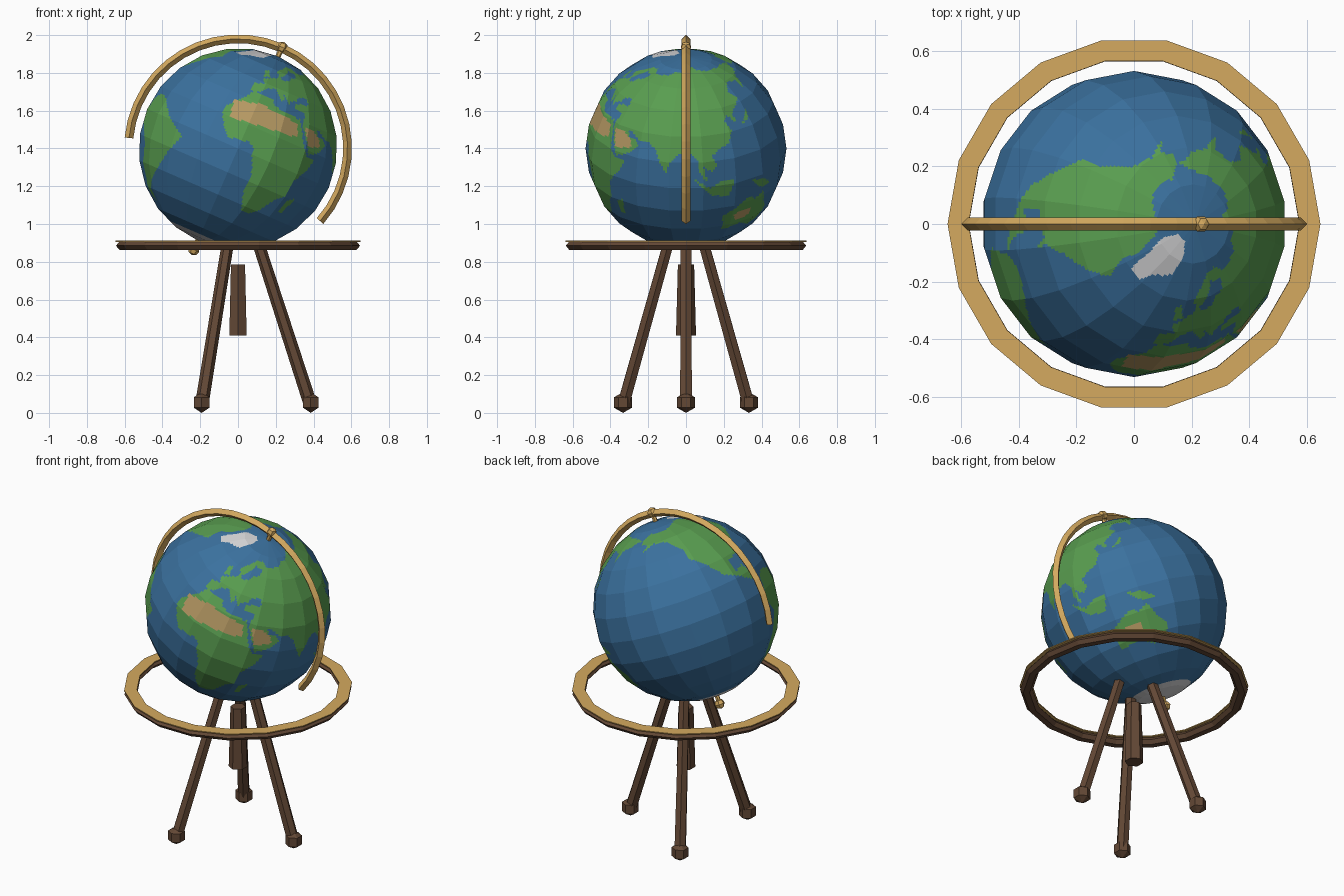
import bpy, bmesh, math
from mathutils import Vector, Matrix

if "Cube" in bpy.data.objects:
    bpy.data.objects.remove(bpy.data.objects["Cube"])

TILT = math.radians(23.5)
CENTRE = Vector((0, 0, 1.4))
NORTH = Vector((math.sin(TILT), 0, math.cos(TILT)))
EAST = Vector((math.cos(TILT), 0, -math.sin(TILT)))
R = 0.532


def material(name, rgb):
    m = bpy.data.materials.new(name)
    m.diffuse_color = (*rgb, 1)
    m.use_nodes = True
    m.node_tree.nodes["Principled BSDF"].inputs["Base Color"].default_value = m.diffuse_color
    return m


ocean = material("ocean_blue", (0.043, 0.165, 0.345))
green = material("land_green", (0.10, 0.34, 0.08))
sand = material("desert_sand", (0.47, 0.32, 0.125))
ice = material("ice_white", (0.66, 0.66, 0.67))
brass = material("brass", (0.66, 0.40, 0.115))
wood = material("dark_wood", (0.125, 0.065, 0.036))


def finish(name, bm, mats):
    bmesh.ops.recalc_face_normals(bm, faces=bm.faces)
    me = bpy.data.meshes.new(name)
    bm.to_mesh(me)
    bm.free()
    for m in mats:
        me.materials.append(m)
    ob = bpy.data.objects.new(name, me)
    bpy.context.collection.objects.link(ob)
    return ob


def rod(name, a, b, ra, rb, sides, mat):
    """Tapered prism from a to b."""
    a, b = Vector(a), Vector(b)
    bm = bmesh.new()
    rot = (b - a).to_track_quat('Z', 'Y').to_matrix().to_4x4()
    bmesh.ops.create_cone(bm, cap_ends=True, segments=sides, radius1=ra, radius2=rb,
                          depth=(b - a).length,
                          matrix=Matrix.Translation((a + b) / 2) @ rot)
    return finish(name, bm, [mat])


def knob(name, pos, radius, segs, rings, mat, axis=Vector((0, 0, 1))):
    bm = bmesh.new()
    rot = axis.to_track_quat('Z', 'Y').to_matrix().to_4x4()
    bmesh.ops.create_uvsphere(bm, u_segments=segs, v_segments=rings, radius=radius,
                              matrix=Matrix.Translation(pos) @ rot)
    return finish(name, bm, [mat])


def sweep(name, profile, angles, place, closed, mat):
    """Turn a closed (radius, height) profile through the angles."""
    bm = bmesh.new()
    loops = [[bm.verts.new(place(r, h, t)) for r, h in profile] for t in angles]
    n = len(profile)
    pairs = list(zip(loops, loops[1:]))
    if closed:
        pairs.append((loops[-1], loops[0]))
    for p, q in pairs:
        for i in range(n):
            bm.faces.new((p[i], p[(i + 1) % n], q[(i + 1) % n], q[i]))
    if not closed:
        bm.faces.new(loops[0])
        bm.faces.new(loops[-1])
    return finish(name, bm, [mat])


# Map outlines: (longitude, latitude) pairs; later regions paint over earlier ones
regions = []


def region(index, *p):
    pts = list(zip(p[::2], p[1::2]))
    xs, ys = p[::2], p[1::2]
    regions.append((index, pts, min(xs), max(xs), min(ys), max(ys)))


def inside(x, y, pts):
    hit = False
    for (x1, y1), (x2, y2) in zip(pts, pts[1:] + pts[:1]):
        if (y1 > y) != (y2 > y) and x < x1 + (y - y1) * (x2 - x1) / (y2 - y1):
            hit = not hit
    return hit


# Africa and its island
region(1, -6, 36, 10, 37, 11, 33, 20, 31, 32, 31, 36, 23, 39, 15, 43, 11, 51, 12, 47, 4,
       40, -4, 40, -15, 35, -20, 32, -27, 26, -34, 19, -34, 14, -22, 13, -8, 9, 0, 9, 4,
       4, 6, -8, 4, -13, 9, -17, 15, -17, 21, -10, 30)
region(1, 44, -17, 49, -13, 47, -25, 44, -25)
# Europe and Arabia
region(1, -9, 37, -9, 43, -1, 44, -4, 48, 2, 51, 8, 54, 10, 57, 13, 54, 20, 55, 24, 59,
       30, 60, 34, 66, 45, 68, 61, 69, 61, 25, 57, 26, 51, 29, 48, 30, 51, 25, 56, 25,
       59, 22, 52, 16, 44, 13, 39, 21, 35, 28, 36, 36, 28, 37, 27, 40, 35, 42, 41, 42,
       38, 46, 31, 46, 28, 42, 23, 40, 23, 37, 20, 40, 13, 45, 18, 40, 16, 38, 10, 44,
       3, 43, 0, 39, -5, 36)
region(1, 5, 59, 12, 56, 17, 60, 22, 66, 30, 65, 40, 67, 30, 71, 20, 70, 11, 64)
region(1, -5, 50, 1, 52, -3, 58, -6, 56)
# Asia
region(1, 60, 69, 70, 73, 80, 73, 105, 78, 113, 74, 130, 72, 150, 71, 170, 70, 180, 69,
       180, 65, 178, 62, 163, 59, 162, 56, 156, 51, 156, 58, 142, 59, 135, 54, 140, 48,
       130, 42, 127, 39, 129, 36, 126, 35, 125, 39, 121, 40, 119, 37, 122, 31, 118, 24,
       110, 21, 106, 18, 109, 12, 105, 9, 100, 13, 103, 2, 98, 9, 97, 16, 92, 22, 87, 21,
       80, 15, 78, 8, 73, 17, 70, 22, 66, 25, 60, 25)
region(1, -180, 69, -170, 66, -180, 64)
region(1, 131, 32, 140, 35, 142, 42, 139, 38)
# Southern islands and Australia
region(1, 95, 5, 105, -6, 116, -8, 119, 2, 110, 2, 104, -1)
region(1, 131, -1, 141, -3, 150, -9, 139, -8)
region(1, 114, -22, 122, -17, 131, -12, 136, -15, 142, -11, 146, -19, 153, -27, 150, -37,
       140, -37, 130, -32, 115, -34)
# Americas
region(1, -168, 66, -156, 71, -128, 70, -110, 73, -90, 76, -74, 74, -62, 66, -64, 60, -56, 52,
       -65, 45, -75, 38, -81, 31, -80, 25, -84, 30, -97, 27, -96, 19, -88, 21, -84, 12,
       -78, 8, -84, 9, -95, 15, -106, 21, -114, 31, -124, 40, -124, 48, -135, 58, -150, 60,
       -165, 55, -158, 60, -168, 62)
region(1, -78, 8, -72, 12, -61, 10, -50, 1, -35, -6, -39, -14, -48, -27, -58, -38, -66, -46,
       -68, -54, -74, -50, -72, -30, -70, -18, -81, -5)
# Deserts
region(2, -15, 26, 3, 30, 31, 28, 33, 20, 13, 18, -12, 15)
region(2, 37, 27, 45, 28, 52, 24.5, 54, 20, 42, 17)
region(2, 121, -23, 128, -21, 135, -22, 135, -27, 124, -28)
# Ice
region(3, -54, 60, -43, 60, -38, 65, -22, 69, -18, 78, -30, 83, -60, 82.5, -68, 77, -58, 70)
region(3, -180, -70, 180, -70, 180, -91, -180, -91)


def on_globe(lon, lat):
    lo, la = math.radians(lon), math.radians(lat)
    return (Vector((0, -1, 0)) * math.cos(lo) + EAST * math.sin(lo)) * math.cos(la) \
        + NORTH * math.sin(la)


def paint(d):
    lat = math.degrees(math.asin(max(-1, min(1, d.dot(NORTH)))))
    lon = math.degrees(math.atan2(d.dot(EAST), -d.y))
    result = 0
    for idx, pts, x0, x1, y0, y1 in regions:
        if x0 <= lon <= x1 and y0 <= lat <= y1 and inside(lon, lat, pts):
            result = idx
    return result


# Globe: 18 x 12 flat facets, each cut into a fine grid so coastlines can be inset
SEG, RING, NU, NV = 18, 12, 16, 12
bm = bmesh.new()
for i in range(SEG):
    for j in range(RING):
        lo, la = -180 + i * 360 / SEG, -90 + j * 180 / RING
        lo2, la2 = lo + 360 / SEG, la + 180 / RING
        a, b, c, d = (on_globe(*p) for p in ((lo, la), (lo2, la), (lo2, la2), (lo, la2)))
        grid = [[bm.verts.new(CENTRE + R * a.lerp(b, u / NU).lerp(d.lerp(c, u / NU), v / NV))
                 for v in range(NV + 1)] for u in range(NU + 1)]
        for u in range(NU):
            for v in range(NV):
                f = bm.faces.new((grid[u][v], grid[u + 1][v],
                                  grid[u + 1][v + 1], grid[u][v + 1]))
                mid = f.calc_center_median() - CENTRE
                f.material_index = paint(mid.normalized())
bmesh.ops.remove_doubles(bm, verts=bm.verts, dist=1e-5)
finish("globe", bm, [ocean, green, sand, ice])

# Meridian arc of diamond section, centred on the tilted axis
T = 0.023
arc_angles = [math.radians(66.5 - 108 + 216 * k / 24) for k in range(25)]
sweep("meridian_arc", [(0.58 + T, 0), (0.58, T), (0.58 - T, 0), (0.58, -T)], arc_angles,
      lambda r, h, t: CENTRE + Vector((r * math.cos(t), h, r * math.sin(t))), False, brass)

# Axis pin with end knobs
rod("axis_pin", CENTRE - NORTH * 0.585, CENTRE + NORTH * 0.585, 0.014, 0.014, 6, brass)
for name, s in (("top_knob", 1), ("bottom_knob", -1)):
    knob(name, CENTRE + NORTH * 0.585 * s, 0.03, 6, 4, brass, NORTH)

# Horizon ring: hexagonal wooden hoop with a thin brass plate on top
ring_angles = [math.tau * k / 18 for k in range(18)]


def flat(r, h, t):
    return Vector((r * math.cos(t), r * math.sin(t), h))


hexagon = [(0.61 + 0.036 * math.cos(k * math.pi / 3), 0.885 + 0.025 * math.sin(k * math.pi / 3))
           for k in range(6)]
sweep("horizon_hoop", hexagon, ring_angles, flat, True, wood)
sweep("horizon_plate", [(0.575, 0.906), (0.648, 0.906), (0.648, 0.912), (0.575, 0.912)],
      ring_angles, flat, True, brass)

# Tripod legs with feet, and the centre post
for k in range(3):
    t = math.tau * k / 3
    rod(f"leg_{k + 1}", flat(0.385, 0.04, t), flat(0.11, 0.89, t), 0.036, 0.032, 6, wood)
    knob(f"foot_{k + 1}", flat(0.385, 0.055, t), 0.055, 6, 3, wood)
rod("centre_post", (0, 0, 0.41), (0, 0, 0.785), 0.053, 0.043, 6, wood)
